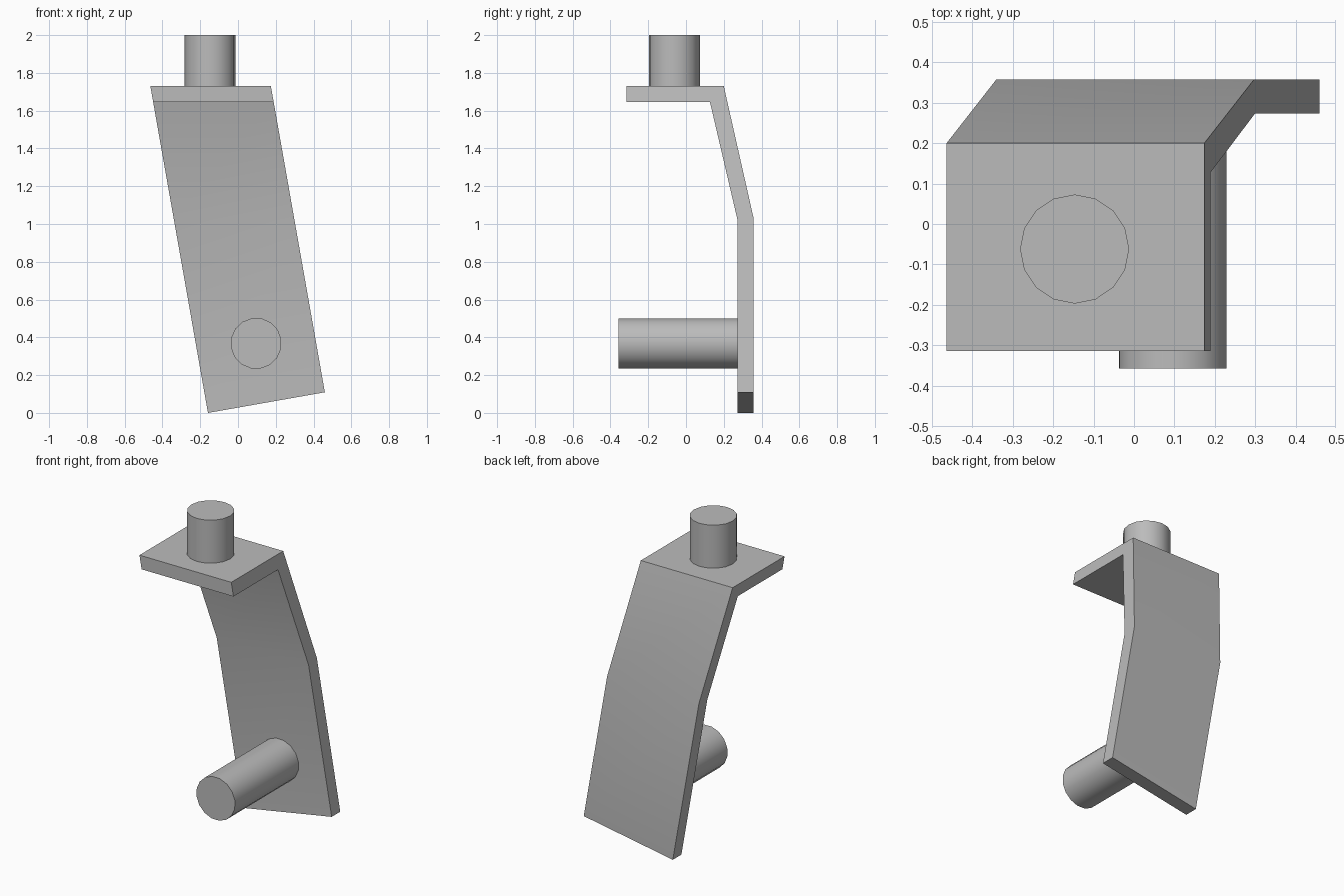
import bpy, bmesh, math
from mathutils import Matrix, Vector

cube = bpy.data.objects.get("Cube")
if cube:
    bpy.data.objects.remove(cube, do_unlink=True)

steel = bpy.data.materials.new("light_grey")
steel.use_nodes = True
GREY = (0.5, 0.5, 0.5, 1)
steel.diffuse_color = GREY
steel.node_tree.nodes["Principled BSDF"].inputs["Base Color"].default_value = GREY

SLOPE = math.tan(math.radians(10))   # sideways lean of the strip
LEFT, WIDTH = -0.159, 0.638


def finish(bm, name):
    bmesh.ops.recalc_face_normals(bm, faces=bm.faces)
    mesh = bpy.data.meshes.new(name)
    bm.to_mesh(mesh)
    bm.free()
    mesh.materials.append(steel)
    obj = bpy.data.objects.new(name, mesh)
    bpy.context.collection.objects.link(obj)
    bpy.ops.object.select_all(action='DESELECT')
    obj.select_set(True)
    bpy.context.view_layer.objects.active = obj
    bpy.ops.object.shade_smooth_by_angle(angle=math.radians(30))
    return obj


def pin(name, start, end, radius, turn):
    start, end = Vector(start), Vector(end)
    axis = end - start
    bm = bmesh.new()
    bmesh.ops.create_cone(bm, cap_ends=True, segments=16, radius1=radius,
                          radius2=radius, depth=axis.length)
    rot = axis.to_track_quat('Z', 'Y').to_matrix().to_4x4()
    bm.transform(Matrix.Translation((start + end) / 2) @ rot
                 @ Matrix.Rotation(math.radians(turn), 4, 'Z'))
    return finish(bm, name)


# Bent strip: side profile (y, z) swept across x
profile = [(-0.315, 1.73), (0.2, 1.73), (0.358, 1.03), (0.358, 0),
           (0.273, 0), (0.273, 1.02), (0.127, 1.645), (-0.315, 1.645)]
bm = bmesh.new()
sides = []
for offset in (0, WIDTH):
    ring = []
    for y, z in profile:
        # the foot is cut square to the leaning edges
        if z == 0:
            z = offset * math.sin(math.radians(10)) * math.cos(math.radians(10))
        # the top shelf has the lean of its own height
        ring.append(bm.verts.new((LEFT + offset - SLOPE * z, y, z)))
    sides.append(ring)
    bm.faces.new(ring)
for i in range(len(profile)):
    j = (i + 1) % len(profile)
    bm.faces.new((sides[0][i], sides[0][j], sides[1][j], sides[1][i]))
finish(bm, "bent_bracket")

# Round pins on the shelf and on the front of the leg
pin("top_pin", (-0.147, -0.062, 1.73), (-0.147, -0.062, 2), 0.135, 0)
pin("front_pin", (0.096, 0.273, 0.368), (0.096, -0.358, 0.368), 0.135, 10)
